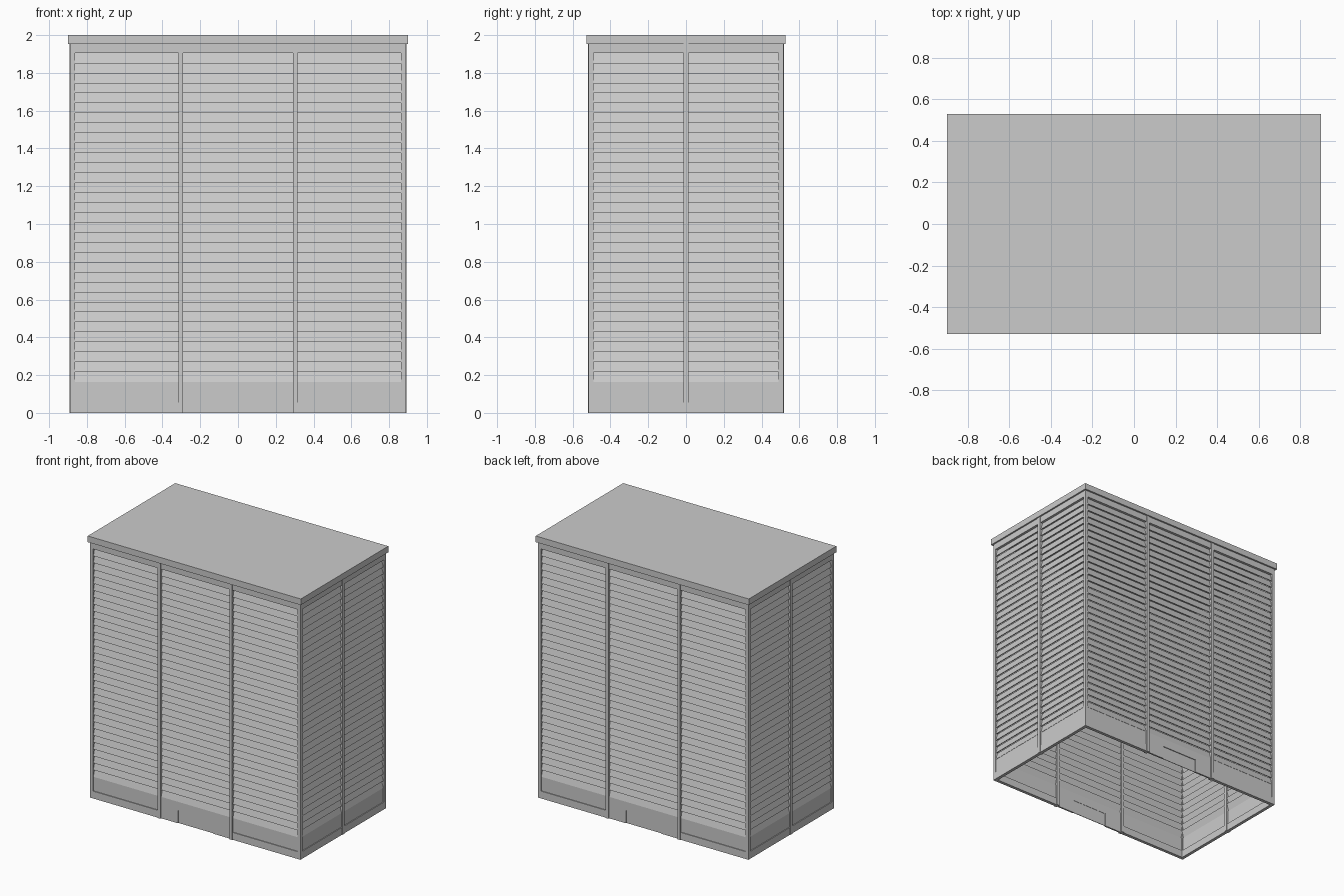
import bpy, math

old = bpy.data.objects.get("Cube")
if old:
    bpy.data.objects.remove(old, do_unlink=True)

grey = bpy.data.materials.new("plain grey")
grey.use_nodes = True
colour = (0.6, 0.6, 0.6, 1)
grey.diffuse_color = colour
grey.node_tree.nodes["Principled BSDF"].inputs["Base Color"].default_value = colour

HX, HY = 0.888, 0.515      # outer faces of the walls
POST = 0.024
RAIL_TOP, EAVES = 1.905, 1.953
KICK, PITCH, ROWS = 0.164, 0.0527, 33


def prism(name, profile, length, turn=0, at=(0, 0), along=0):
    """Extrude an (outward, z) profile along a wall.
    Local -y is outward; turn rotates the wall about z."""
    n = len(profile)
    verts = [(along + s * length / 2, -o, z) for s in (-1, 1) for o, z in profile]
    faces = [tuple(range(n))[::-1], tuple(range(n, 2 * n))]
    faces += [(i, (i + 1) % n, n + (i + 1) % n, n + i) for i in range(n)]
    mesh = bpy.data.meshes.new(name)
    mesh.from_pydata(verts, [], faces)
    mesh.materials.append(grey)
    obj = bpy.data.objects.new(name, mesh)
    obj.rotation_euler.z = turn
    obj.location = (at[0], at[1], 0)
    bpy.context.collection.objects.link(obj)
    return obj


def box(name, o0, o1, z0, z1, length, turn=0, along=0):
    return prism(name, [(o0, z0), (o0, z1), (o1, z1), (o1, z0)], length, turn, along=along)


def slats(name, face, width, turn, along):
    """Stack of sloping louvre slats with the lower edge outward."""
    profile = [(face - 0.004, 0), (face - 0.010, 0),
               (face - 0.026, PITCH + 0.004), (face - 0.020, PITCH + 0.004)]
    obj = prism(name, [(o, z + KICK) for o, z in profile], width, turn, along=along)
    stack = obj.modifiers.new("rows", "ARRAY")
    stack.count = ROWS
    stack.use_relative_offset = False
    stack.use_constant_offset = True
    stack.constant_offset_displace = (0, 0, PITCH)


def wall(side, turn, face, half, mullions):
    """One louvred wall with rails, intermediate posts and bays."""
    inner = half - POST
    box(side + "_top_rail", face - POST, face, RAIL_TOP, EAVES, 2 * inner, turn)
    for i, m in enumerate(mullions):
        box(f"{side}_post_{i + 1}", face - 0.03, face + 0.005, 0, EAVES, POST, turn, m)
    edges = [-inner] + [m + s * POST / 2 for m in mullions for s in (-1, 1)] + [inner]
    for i in range(0, len(edges), 2):
        a, b = edges[i], edges[i + 1]
        bay, mid, width = f"{side}_bay_{i // 2 + 1}", (a + b) / 2, b - a
        slats(bay + "_slats", face, width, turn, mid)
        if len(mullions) == 2 and i == 2:
            # Middle bay: kick board with a slightly recessed flap
            flap, top = 0.3, 0.1
            cheek = (width - flap) / 2
            box(bay + "_kick_header", face - 0.016, face - 0.004, top, KICK, width, turn, mid)
            for s in (-1, 1):
                box(bay + "_kick_cheek", face - 0.016, face - 0.004, 0, top,
                    cheek, turn, mid + s * (flap + cheek) / 2)
            box(bay + "_flap", face - 0.014, face - 0.010, 0, top, flap, turn, mid)
        else:
            box(bay + "_bottom_rail", face - POST, face, 0, 0.056, width, turn, mid)
            box(bay + "_kick_board", face - 0.016, face - 0.006, 0.056, KICK, width, turn, mid)


# Four walls
for side, turn in (("front", 0), ("back", math.pi)):
    wall(side, turn, HY, HX, (-0.303, 0.303))
for side, turn in (("left", math.pi / 2), ("right", -math.pi / 2)):
    wall(side, turn, HX, HY, (0,))

# Corner posts
for sx in (-1, 1):
    for sy in (-1, 1):
        h = POST / 2
        prism("corner_post", [(-h, 0), (-h, EAVES), (h, EAVES), (h, 0)], POST,
              at=(sx * (HX - h), sy * (HY - h)))

# Roof slab
box("roof", -0.528, 0.528, EAVES, 2, 1.8)
